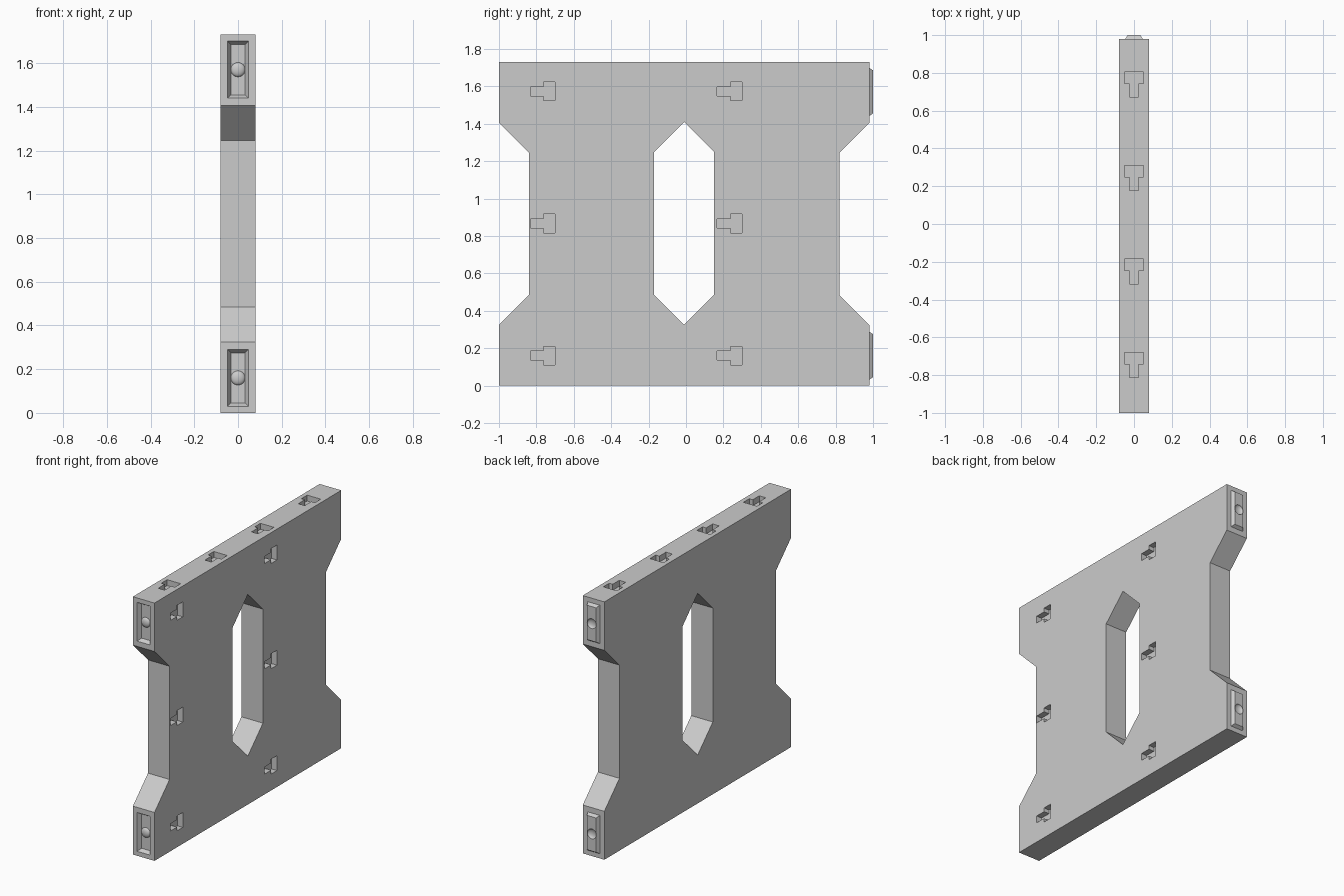
import bpy, bmesh, math
from mathutils import Vector, Matrix

cube = bpy.data.objects.get("Cube")
if cube:
    bpy.data.objects.remove(cube, do_unlink=True)

grey = bpy.data.materials.new("plain_grey")
grey.use_nodes = True
colour = (0.6, 0.6, 0.6, 1)
grey.diffuse_color = colour
grey.node_tree.nodes["Principled BSDF"].inputs["Base Color"].default_value = colour

HALF, TOP, FRONT, BACK = 0.08, 1.73, -1.0, 0.98
ENDS = (0.16, 1.57)


def make(name, bm, smooth=False):
    bmesh.ops.recalc_face_normals(bm, faces=bm.faces)
    mesh = bpy.data.meshes.new(name)
    bm.to_mesh(mesh)
    bm.free()
    mesh.materials.append(grey)
    if smooth:
        mesh.shade_smooth()
    obj = bpy.data.objects.new(name, mesh)
    bpy.context.collection.objects.link(obj)
    return obj


def prism(name, outline, to_world, depth_a, depth_b):
    """Extrude a 2D outline; to_world maps (u, v, depth) to x, y, z."""
    bm = bmesh.new()
    a = [bm.verts.new(to_world(u, v, depth_a)) for u, v in outline]
    b = [bm.verts.new(to_world(u, v, depth_b)) for u, v in outline]
    bm.faces.new(a)
    bm.faces.new(b)
    for i in range(len(a)):
        j = (i + 1) % len(a)
        bm.faces.new((a[i], a[j], b[j], b[i]))
    return make(name, bm)


def taper(name, z, y_wide, y_narrow):
    """Tapered block along y, used for tongues and sockets."""
    bm = bmesh.new()
    bmesh.ops.create_cube(bm, size=2)
    for v in bm.verts:
        wide = v.co.y < 0
        v.co = (v.co.x * (0.048 if wide else 0.033),
                y_wide if wide else y_narrow,
                z + v.co.z * (0.13 if wide else 0.115))
    return make(name, bm)


def dome(name, y, z):
    """Flattened ball for the snap detents."""
    bm = bmesh.new()
    bmesh.ops.create_uvsphere(bm, u_segments=24, v_segments=12, radius=0.033,
                              matrix=Matrix.Translation((0, y, z)) @ Matrix.Diagonal((1, 0.5, 1, 1)))
    return make(name, bm, True)


def cut(target, cutter):
    cutter.hide_render = True
    mod = target.modifiers.new("cut", "BOOLEAN")
    mod.operation, mod.solver, mod.object = "DIFFERENCE", "EXACT", cutter
    bpy.context.view_layer.objects.active = target
    bpy.ops.object.modifier_apply(modifier=mod.name)
    bpy.data.objects.remove(cutter, do_unlink=True)


def side(u, v, d):
    return Vector((d, u, v))


def upper(u, v, d):
    return Vector((v, u, d))


# Notched wall panel with a pointed window
lower = [(FRONT, 0.325), (FRONT, 0), (BACK, 0), (BACK, 0.325), (0.82, 0.485)]
outline = lower + [(y, TOP - z) for y, z in reversed(lower)]
outline += [(-0.84, TOP - 0.485), (-0.84, 0.485)]
panel = prism("panel", outline, side, -HALF, HALF)
window = [(-0.01, 0.325), (0.15, 0.485), (0.15, 1.25),
          (-0.01, 1.41), (-0.17, 1.25), (-0.17, 0.485)]
cut(panel, prism("window_cutter", window, side, -0.2, 0.2))

# T-shaped slots on one broad side and on the top edge
half_tee = [(-0.07, 0.024), (0, 0.024), (0, 0.05), (0.062, 0.05)]
tee = half_tee + [(u, -v) for u, v in reversed(half_tee)]
for y in (-0.762, 0.237):
    for z in (0.16, 0.867, 1.573):
        cut(panel, prism("side_slot_cutter", [(y + u, z + v) for u, v in tee],
                         side, HALF - 0.04, HALF + 0.05))
for i in range(4):
    y = -0.742 + i * 0.495
    cut(panel, prism("top_slot_cutter", [(y + u, v) for u, v in tee],
                     upper, TOP - 0.04, TOP + 0.05))

# Front sockets with snap bumps, back tongues with matching dimples
for label, z in zip(("lower", "upper"), ENDS):
    cut(panel, taper("socket_cutter", z, FRONT - 0.0001, FRONT + 0.025))
    dome(label + "_snap_bump", FRONT + 0.025, z)
    tongue = taper(label + "_tongue", z, BACK - 0.002, 1.0)
    cut(tongue, dome("dimple_cutter", 1.0, z))
    bpy.ops.object.select_all(action="DESELECT")
    tongue.select_set(True)
    bpy.context.view_layer.objects.active = tongue
    bpy.ops.object.shade_smooth_by_angle(angle=math.radians(25))
